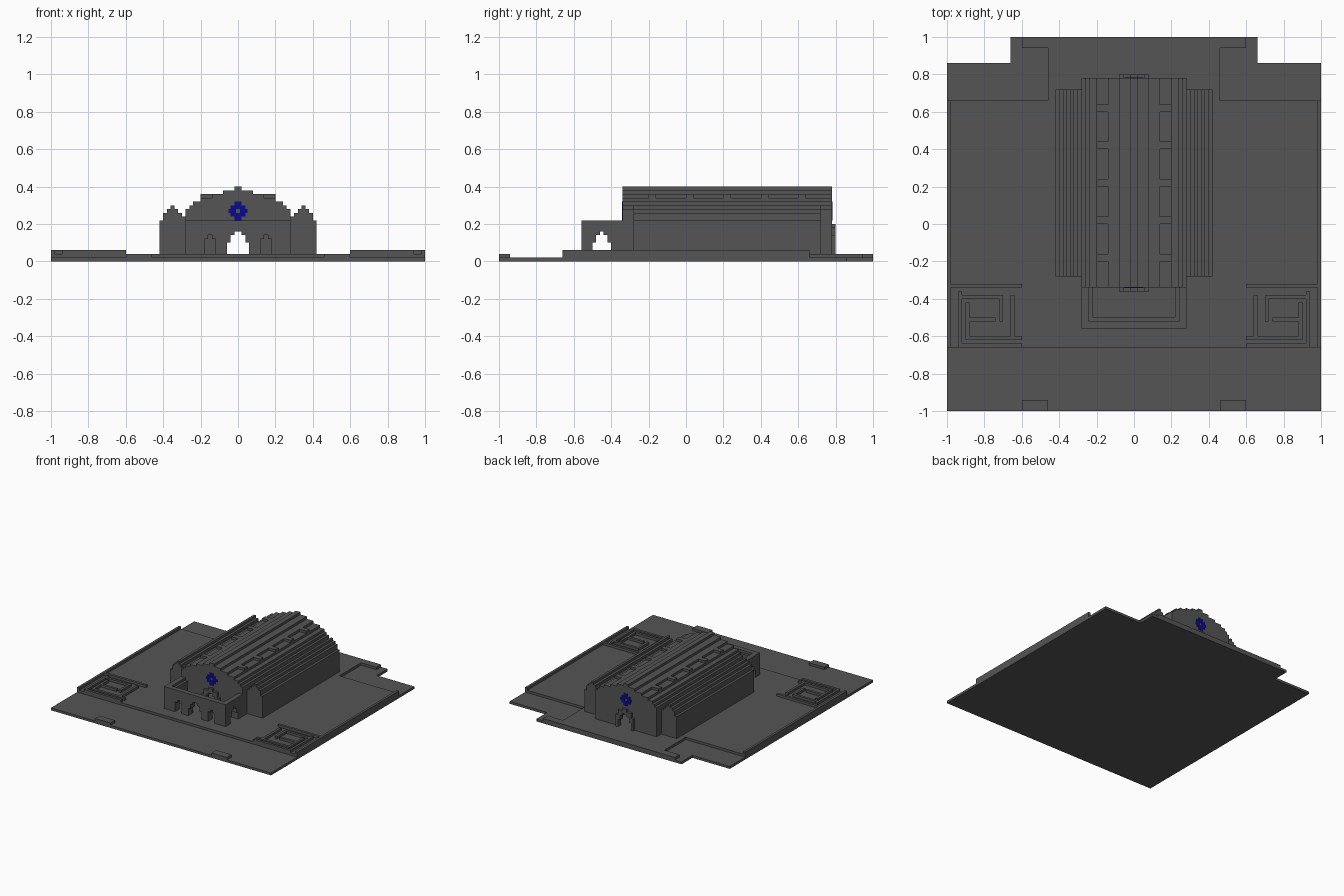
import bpy, bmesh

cube = bpy.data.objects.get("Cube")
if cube:
    bpy.data.objects.remove(cube, do_unlink=True)


def material(name, rgb):
    m = bpy.data.materials.new(name)
    m.use_nodes = True
    m.diffuse_color = (*rgb, 1)
    m.node_tree.nodes["Principled BSDF"].inputs["Base Color"].default_value = (*rgb, 1)
    return m


STONE = material("dark grey stone", (0.09, 0.09, 0.09))
BLUE = material("deep blue glass", (0.003, 0.003, 0.27))


def finish(name, bm, mat):
    bmesh.ops.recalc_face_normals(bm, faces=bm.faces)
    me = bpy.data.meshes.new(name)
    bm.to_mesh(me)
    bm.free()
    me.materials.append(mat)
    ob = bpy.data.objects.new(name, me)
    bpy.context.collection.objects.link(ob)
    return ob


def boxes(name, spans, mat=STONE, mirror=False):
    """Boxes given as (x0, x1, y0, y1, z0, z1), optionally copied to the other side."""
    bm = bmesh.new()
    if mirror:
        spans = spans + [(-s[1], -s[0], *s[2:]) for s in spans]
    for x0, x1, y0, y1, z0, z1 in spans:
        v = bmesh.ops.create_cube(bm, size=1)["verts"]
        bmesh.ops.scale(bm, vec=(x1 - x0, y1 - y0, z1 - z0), verts=v)
        bmesh.ops.translate(bm, vec=((x0 + x1) / 2, (y0 + y1) / 2, (z0 + z1) / 2), verts=v)
    return finish(name, bm, mat)


def extrude(name, outline, a0, a1, axis="y", mat=STONE):
    """Extrude an upright outline of (across, z) points along y or x."""
    bm = bmesh.new()
    put = (lambda u, z, a: (u, a, z)) if axis == "y" else (lambda u, z, a: (a, u, z))
    face = bm.faces.new([bm.verts.new(put(u, z, a0)) for u, z in outline])
    new = bmesh.ops.extrude_face_region(bm, geom=[face])["geom"]
    vec = (0, a1 - a0, 0) if axis == "y" else (a1 - a0, 0, 0)
    bmesh.ops.translate(bm, vec=vec, verts=[g for g in new if isinstance(g, bmesh.types.BMVert)])
    return finish(name, bm, mat)


FLOOR = 0.04


def stepped(steps, c=0.0):
    """Stepped arch, left to right, from (half width, top) pairs, outermost first."""
    left, z = [], FLOOR
    for w, top in steps:
        left += [(-w, z), (-w, top)]
        z = top
    return [(c + u, h) for u, h in left] + [(c - u, h) for u, h in reversed(left)]


def wall(steps, arches, c=0.0):
    """Wall outline with stepped openings, listed right to left."""
    pts = stepped(steps, c)
    for centre, arch in arches:
        pts += reversed(stepped(arch, centre))
    return pts


# Ground slab, raised court and kerbs
boxes("ground_slab", [(-1, 1, -1, 0.86, 0, 0.02), (-0.66, 0.66, 0.86, 1, 0, 0.02)])
boxes("court_platform", [(-1, 1, -0.66, 0.66, 0.02, 0.04), (-0.46, 0.46, 0.66, 1, 0.02, 0.04)])
boxes("kerbs", [(0.46, 0.6, -1, -0.94, 0.02, 0.04), (0.46, 0.6, 0.94, 1, 0.02, 0.04)], mirror=True)

# Low boundary walls and maze gardens
boxes("boundary_walls", [(0.98, 1, -0.66, 0.66, 0.04, 0.06),
                         (0.6, 0.98, -0.34, -0.32, 0.04, 0.06)], mirror=True)
maze = [(0.6, 0.94, -0.66, -0.64), (0.92, 0.94, -0.64, -0.36), (0.6, 0.9, -0.62, -0.6),
        (0.88, 0.9, -0.6, -0.42), (0.7, 0.92, -0.4, -0.38), (0.7, 0.72, -0.52, -0.4),
        (0.74, 0.88, -0.52, -0.5), (0.64, 0.66, -0.6, -0.38)]
boxes("maze_gardens", [(*m, 0.04, 0.06) for m in maze], mirror=True)

# Main hall: stepped vault shell and two gable walls with doorways
VAULT = [(0.28, 0.28), (0.26, 0.30), (0.24, 0.32), (0.20, 0.34), (0.14, 0.36), (0.08, 0.38), (0.02, 0.40)]
DOOR = [(0.06, 0.10), (0.04, 0.14), (0.02, 0.16)]
extrude("hall_vault", wall(VAULT, [(0, [(0.24, 0.28)])]), -0.32, 0.76)
extrude("front_gable", wall(VAULT, [(0, DOOR)]), -0.34, -0.32)
extrude("back_gable", wall(VAULT, [(0, DOOR)]), 0.76, 0.78)
boxes("roof_ribs", [(0.14, 0.2, -0.2 + 0.2 * i, -0.16 + 0.2 * i, 0.33, 0.36) for i in range(5)],
      mirror=True)

# Door surrounds
FRAME = [(0.08, 0.14), (0.06, 0.18), (0.02, 0.20)]
extrude("front_door_frame", wall(FRAME, [(0, DOOR)]), -0.36, -0.34)
extrude("back_door_frame", wall(FRAME, [(0, DOOR)]), 0.78, 0.80)

# Side aisles with stepped ridges
AISLE = [(0.07, 0.22), (0.05, 0.26), (0.03, 0.28), (0.01, 0.30)]
for side, s in (("left", 1), ("right", -1)):
    extrude(side + "_aisle", stepped(AISLE, 0.35 * s), -0.28, 0.72)
boxes("aisle_gutters", [(0.28, 0.30, -0.28, 0.72, 0.21, 0.24)], mirror=True)

# Open porch with arched walls and a stepped inner ledge
SMALL = [(0.03, 0.12), (0.01, 0.14)]
SIDE = [(0.05, 0.10), (0.03, 0.14), (0.01, 0.16)]
FRONT_ARCHES = [(0.15, SMALL), (0, DOOR), (-0.15, SMALL)]
extrude("porch_front", wall([(0.28, 0.22)], FRONT_ARCHES), -0.56, -0.52)
extrude("porch_front_ledge", wall([(0.24, 0.20)], FRONT_ARCHES), -0.52, -0.50)
for side, s in (("left", 1), ("right", -1)):
    extrude(side + "_porch_wall", wall([(0.09, 0.22)], [(-0.45, SIDE)], -0.43),
            0.24 * s, 0.28 * s, "x")
    extrude(side + "_porch_ledge", wall([(0.08, 0.20)], [(-0.45, SIDE)], -0.42),
            0.22 * s, 0.24 * s, "x")

# Rose windows: a diamond of panes around a stone centre
panes = []
for i, w in enumerate((0.02, 0.04, 0.05, 0.04, 0.02)):
    z = 0.22 + 0.02 * i
    cuts = [(-w, -0.01), (0.01, w)] if i == 2 else [(-w, w)]
    panes += [(a, b, z, z + 0.02) for a, b in cuts]
for side, y in (("front", -0.343), ("back", 0.777)):
    boxes(side + "_rose_window", [(a, b, y, y + 0.006, z0, z1) for a, b, z0, z1 in panes], BLUE)
